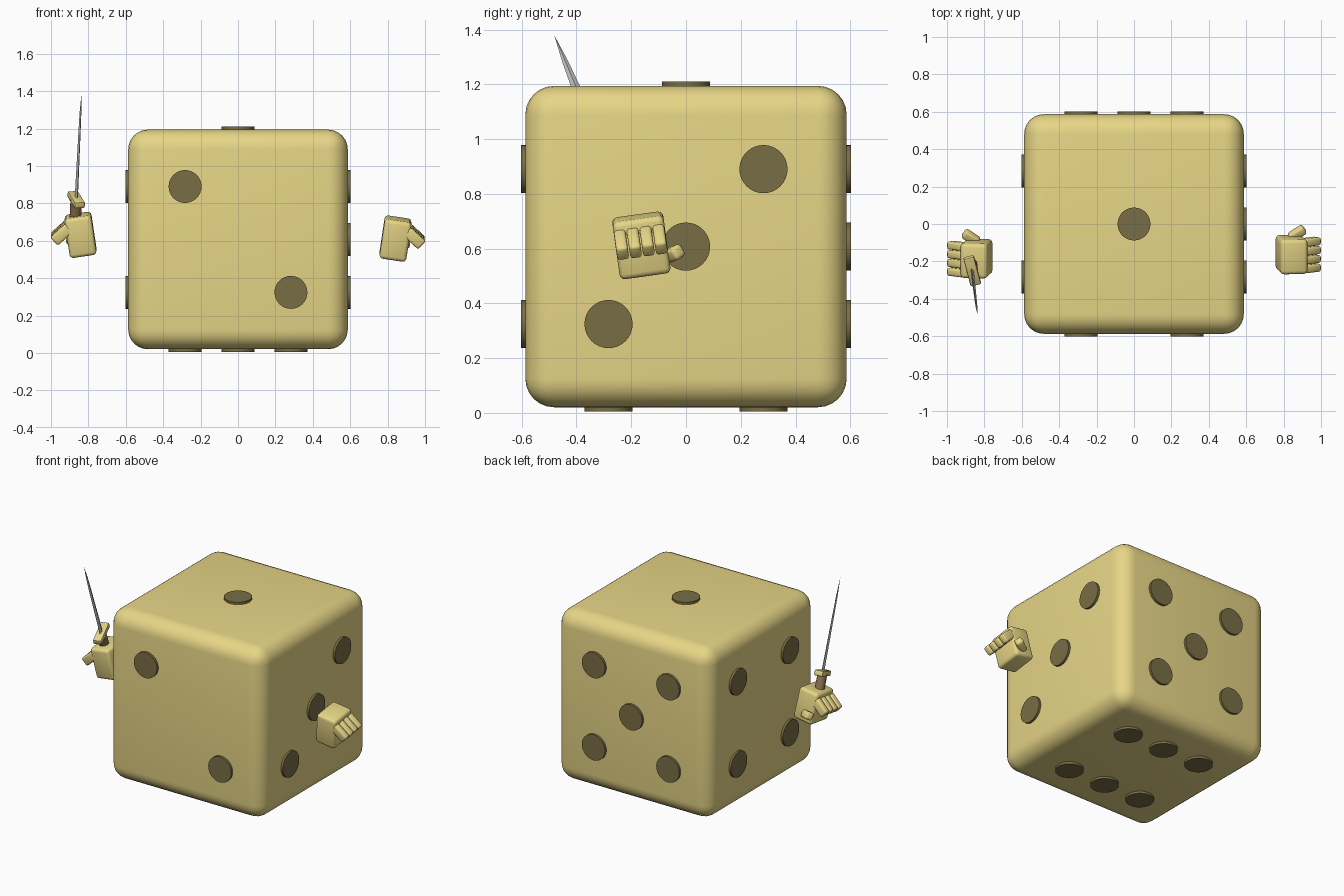
import bpy, bmesh, math
from mathutils import Matrix, Vector

if "Cube" in bpy.data.objects:
    bpy.data.objects.remove(bpy.data.objects["Cube"])

def material(name, color):
    m = bpy.data.materials.new(name)
    m.diffuse_color = color
    m.use_nodes = True
    m.node_tree.nodes["Principled BSDF"].inputs["Base Color"].default_value = m.diffuse_color
    return m

YELLOW = material("yellow", (0.80, 0.67, 0.24, 1))
DARK = material("dark_brown", (0.19, 0.155, 0.06, 1))
BROWN = material("grip_brown", (0.27, 0.17, 0.08, 1))

def finish(name, bm, mat, matrix, smooth=True):
    bm.transform(matrix)
    bmesh.ops.recalc_face_normals(bm, faces=bm.faces[:])
    me = bpy.data.meshes.new(name)
    bm.to_mesh(me)
    bm.free()
    ob = bpy.data.objects.new(name, me)
    bpy.context.collection.objects.link(ob)
    if mat:
        me.materials.append(mat)
    if smooth:
        bpy.ops.object.select_all(action='DESELECT')
        ob.select_set(True)
        bpy.context.view_layer.objects.active = ob
        bpy.ops.object.shade_smooth_by_angle(angle=math.radians(35))
    return ob

def box(name, size, matrix, bevel, mat=YELLOW, segments=3):
    bm = bmesh.new()
    bmesh.ops.create_cube(bm, size=1)
    bm.transform(Matrix.Diagonal((*size, 1)))
    bmesh.ops.bevel(bm, geom=bm.edges[:], offset=bevel, segments=segments,
                    profile=0.5, affect='EDGES')
    return finish(name, bm, mat, matrix)

def cylinder(name, radius, depth, matrix, mat, sides=32):
    bm = bmesh.new()
    bmesh.ops.create_cone(bm, cap_ends=True, segments=sides,
                          radius1=radius, radius2=radius, depth=depth)
    return finish(name, bm, mat, matrix)

def rot(axis, deg):
    return Matrix.Rotation(math.radians(deg), 4, axis)

# Die body
CENTRE = Vector((0, 0, 0.6075))
HALF = 0.587
box("die_body", (2 * HALF,) * 3, Matrix.Translation(CENTRE), 0.105, segments=6)

# Pips: face normal -> positions (other two axes in x, y, z order)
P = 0.283
corners = [(-P, -P), (-P, P), (P, -P), (P, P)]
faces = [
    (2, 1, [(0, 0)]),
    (1, -1, [(-P, P), (P, -P)]),
    (0, 1, [(P, P), (0, 0), (-P, -P)]),
    (0, -1, corners),
    (1, 1, corners + [(0, 0)]),
    (2, -1, corners + [(0, -P), (0, P)]),
]
turn = [rot('Y', 90), rot('X', 90), Matrix.Identity(4)]
for axis, sign, spots in faces:
    for u, v in spots:
        pos = [u, v]
        pos.insert(axis, sign * (HALF + 0.0005))
        cylinder("pip", 0.088, 0.03,
                 Matrix.Translation(CENTRE + Vector(pos)) @ turn[axis], DARK)

# Hands: palm, four fingers and thumb, mirrored for the left side
def hand(side, mirror, shift):
    base = Matrix.Translation(shift) @ mirror
    palm = (base @ Matrix.Translation((0.842, -0.163, 0.612))
            @ rot('X', 8) @ rot('Y', 8.5))
    box(side + "_palm", (0.145, 0.188, 0.215), palm, 0.02)
    for i in range(4):
        y = -0.072 + i * 0.0475
        box(side + "_finger", (0.11, 0.043, 0.06),
            palm @ Matrix.Translation((0.098, y, 0.027)) @ rot('Y', 34), 0.012)
    box(side + "_thumb", (0.095, 0.05, 0.05),
        base @ Matrix.Translation((0.872, -0.05, 0.58))
        @ rot('Z', 33) @ rot('Y', -12) @ rot('X', 30), 0.014)

hand("right", Matrix.Identity(4), (0, 0, 0))
hand("left", Matrix.Diagonal((-1, 1, 1, 1)), (0, -0.022, 0.02))

# Sword frame: z along the blade, y along the guard
d = Vector((0.045, -0.38, 0.92)).normalized()
g = Vector((-0.04, 0.15, 0.06))
g = (g - d * g.dot(d)).normalized()
s = g.cross(d)
sword = Matrix((s, g, d)).transposed().to_4x4()
sword.translation = (-0.865, -0.25, 0.82)

cylinder("sword_grip", 0.031, 0.2, sword @ Matrix.Translation((0, 0, -0.1)), BROWN, 16)
box("sword_guard", (0.058, 0.165, 0.036), sword, 0.008, segments=2)

# Blade: flat diamond section tapering to a point
bm = bmesh.new()
rings = []
for z, w, t in [(0, 0.023, 0.009), (0.40, 0.016, 0.006), (0.5, 0.011, 0.005)]:
    rings.append([bm.verts.new(p) for p in
                  [(t, 0, z), (0, w, z), (-t, 0, z), (0, -w, z)]])
tip = bm.verts.new((0, 0, 0.607))
bm.faces.new(rings[0])
for a, b in zip(rings, rings[1:]):
    for i in range(4):
        bm.faces.new((a[i], a[(i + 1) % 4], b[(i + 1) % 4], b[i]))
for i in range(4):
    bm.faces.new((rings[-1][i], rings[-1][(i + 1) % 4], tip))
finish("sword_blade", bm, None, sword, smooth=False)
